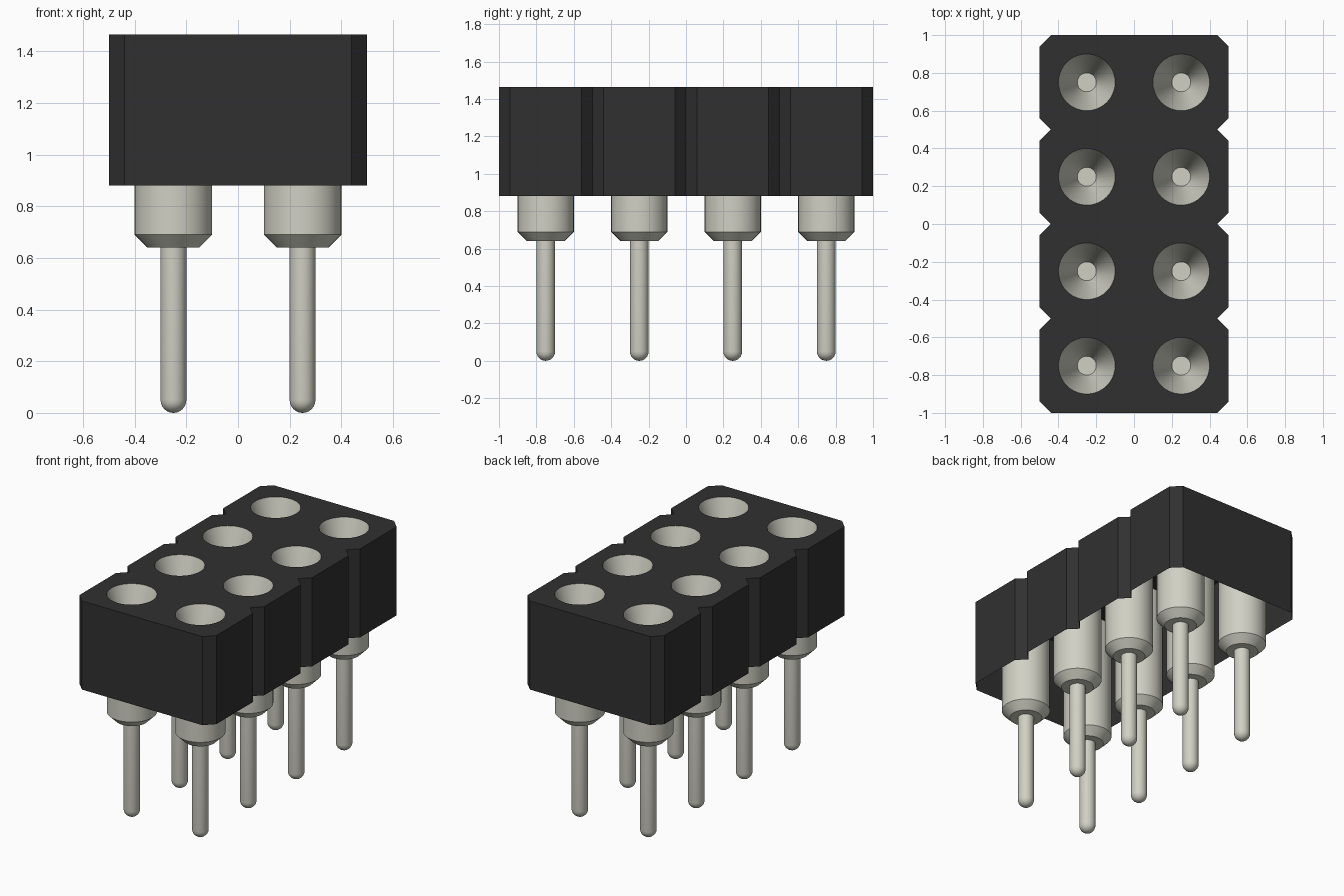
import bpy, bmesh, math

cube = bpy.data.objects.get("Cube")
if cube:
    bpy.data.objects.remove(cube, do_unlink=True)

SEG = 40                       # sides of every round part
TOP, BASE = 1.465, 0.88        # housing height range
R_SLEEVE, R_PIN, CUT = 0.15, 0.05, 0.06
CENTRES = [(x, y) for x in (-0.25, 0.25) for y in (-0.75, -0.25, 0.25, 0.75)]


def material(name, rgb):
    m = bpy.data.materials.new(name)
    m.use_nodes = True
    m.diffuse_color = (*rgb, 1)
    m.node_tree.nodes["Principled BSDF"].inputs["Base Color"].default_value = (*rgb, 1)
    return m


black = material("black plastic", (0.03, 0.03, 0.03))
metal = material("pale metal", (0.63, 0.63, 0.55))


def make_object(name, bm, mat):
    me = bpy.data.meshes.new(name)
    bm.to_mesh(me)
    bm.free()
    me.materials.append(mat)
    ob = bpy.data.objects.new(name, me)
    bpy.context.collection.objects.link(ob)
    return ob


def ring(bm, r, z, cx=0, cy=0):
    return [bm.verts.new((cx + r * math.cos(math.tau * i / SEG),
                          cy + r * math.sin(math.tau * i / SEG), z)) for i in range(SEG)]


def loop_edges(bm, verts):
    return [bm.edges.new((v, verts[(i + 1) % len(verts)])) for i, v in enumerate(verts)]


# Housing: notched outline, top plate with round openings, open underneath
right = [(0.5 - CUT, -1), (0.5, -1 + CUT)]
for y in (-0.5, 0, 0.5):
    right += [(0.5, y - CUT), (0.5 - CUT, y), (0.5, y + CUT)]
right += [(0.5, 1 - CUT), (0.5 - CUT, 1)]
outline = right + [(-x, y) for x, y in reversed(right)]

bm = bmesh.new()
rim = [bm.verts.new((x, y, TOP)) for x, y in outline]
edges = loop_edges(bm, rim)
for cx, cy in CENTRES:
    edges += loop_edges(bm, ring(bm, R_SLEEVE, TOP, cx, cy))
bmesh.ops.triangle_fill(bm, edges=edges, use_beauty=True, normal=(0, 0, 1))
for f in bm.faces:
    f.normal_update()
    if f.normal.z < 0:
        f.normal_flip()
foot = [bm.verts.new((x, y, BASE)) for x, y in outline]
for i in range(len(rim)):
    j = (i + 1) % len(rim)
    bm.faces.new((foot[i], foot[j], rim[j], rim[i]))
make_object("housing", bm, black)

# Contact profile (radius, height): funnel, sleeve, chamfer, pin, round tip
profile = [(R_PIN, TOP - 0.32), (R_SLEEVE, TOP), (R_SLEEVE, 0.69), (0.10, 0.64), (R_PIN, 0.64)]
profile += [(R_PIN * math.cos(a), R_PIN - R_PIN * math.sin(a))
            for a in (math.radians(15 * k) for k in range(6))]

bm = bmesh.new()
rings = [ring(bm, r, z) for r, z in profile]
for a, b in zip(rings, rings[1:]):
    for i in range(SEG):
        j = (i + 1) % SEG
        bm.faces.new((a[i], b[i], b[j], a[j]))
bm.faces.new(rings[0])                          # funnel floor
tip = bm.verts.new((0, 0, 0))
for i in range(SEG):
    bm.faces.new((rings[-1][(i + 1) % SEG], rings[-1][i], tip))
contact = make_object("contact_1", bm, metal)
bpy.ops.object.select_all(action='DESELECT')
contact.select_set(True)
bpy.context.view_layer.objects.active = contact
bpy.ops.object.shade_smooth_by_angle(angle=math.radians(30))

# Eight contacts share one mesh
for n, (x, y) in enumerate(CENTRES):
    ob = contact
    if n:
        ob = contact.copy()
        ob.name = f"contact_{n + 1}"
        bpy.context.collection.objects.link(ob)
    ob.location = (x, y, 0)
